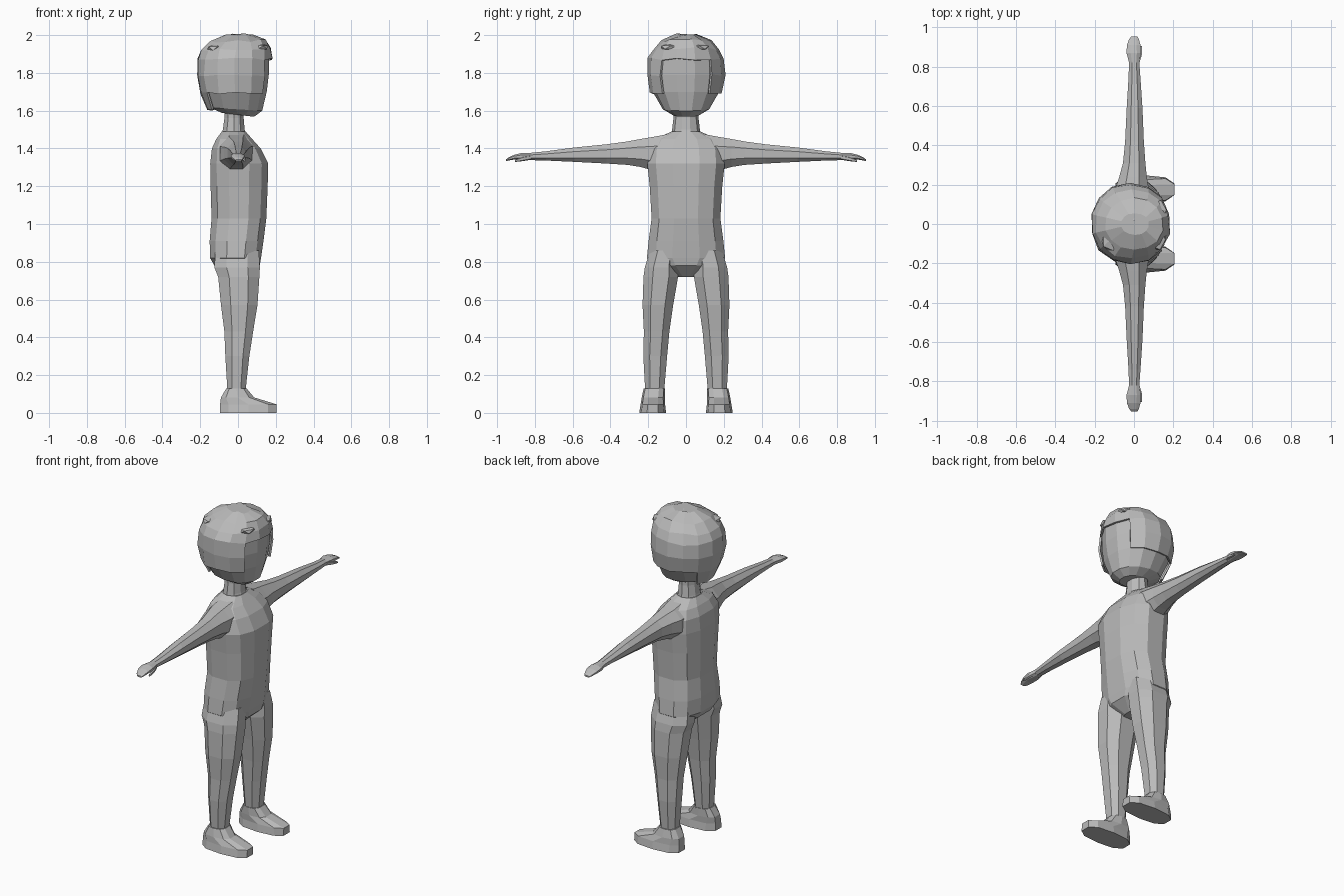
import bpy, bmesh, math, random
from mathutils import Vector

random.seed(4)
grey = bpy.data.materials.new("plain grey")
grey.diffuse_color = (0.5, 0.5, 0.5, 1)


def finish(name, bm, mirror=False):
    bmesh.ops.recalc_face_normals(bm, faces=bm.faces)
    me = bpy.data.meshes.new(name)
    bm.to_mesh(me)
    bm.free()
    me.materials.append(grey)
    ob = bpy.data.objects.new(name, me)
    bpy.context.collection.objects.link(ob)
    if mirror:
        m = ob.modifiers.new("mirror", 'MIRROR')
        m.use_axis = (False, True, False)
    return ob


def outline(n, power):
    """Rounded-square outline scaled to fill -1..1."""
    pts = []
    for i in range(n):
        a = 2 * math.pi * (i + 0.5) / n
        pts.append([math.copysign(abs(f(a)) ** (2 / power), f(a)) for f in (math.cos, math.sin)])
    k = max(abs(p[0]) for p in pts)
    return [(p[0] / k, p[1] / k) for p in pts]


def loft(rings, n, power=2.0, along='z', tilt=None):
    """Rings are (position, min a, max a, min b, max b); a is x, b is y or z."""
    bm = bmesh.new()
    shape = outline(n, power)
    loops = []
    for r, (t, a0, a1, b0, b1) in enumerate(rings):
        loop = []
        for u, v in shape:
            a = (a0 + a1) / 2 + u * (a1 - a0) / 2
            b = (b0 + b1) / 2 + v * (b1 - b0) / 2
            h = t + (tilt[r] * a if tilt else 0)
            loop.append(bm.verts.new((a, b, h) if along == 'z' else (a, h, b)))
        loops.append(loop)
    for lo, hi in zip(loops, loops[1:]):
        for i in range(n):
            j = (i + 1) % n
            bm.faces.new((lo[i], lo[j], hi[j], hi[i]))
    bm.faces.new(loops[0])
    bm.faces.new(loops[-1])
    return bm


def sym(rows):
    return [(z, x0, x1, -w, w) for z, x0, x1, w in rows]


# torso, from crotch to base of neck
finish("torso", loft(sym([
    (0.72, -0.05, 0.05, 0.05), (0.78, -0.125, 0.115, 0.16), (0.82, -0.148, 0.122, 0.207),
    (0.91, -0.15, 0.135, 0.198), (1.03, -0.14, 0.15, 0.182), (1.2, -0.145, 0.157, 0.192),
    (1.32, -0.147, 0.16, 0.205), (1.4, -0.138, 0.12, 0.198), (1.45, -0.115, 0.075, 0.165),
    (1.49, -0.085, 0.04, 0.075)]), 12, 2.5))

# neck
finish("neck", loft(sym([
    (1.46, -0.09, 0.045, 0.075), (1.5, -0.08, 0.035, 0.07), (1.56, -0.072, 0.03, 0.063),
    (1.62, -0.072, 0.03, 0.063)]), 10))

# legs
finish("legs", loft([
    (0.86, -0.12, 0.11, 0.04, 0.19), (0.77, -0.125, 0.116, 0.045, 0.218),
    (0.72, -0.105, 0.113, 0.042, 0.225), (0.57, -0.09, 0.103, 0.068, 0.23),
    (0.43, -0.072, 0.08, 0.088, 0.223), (0.3, -0.067, 0.06, 0.1, 0.226),
    (0.1, -0.055, 0.038, 0.117, 0.215)], 8, 2.3), True)

# shoes with low flat toes
finish("shoes", loft([
    (0, -0.095, 0.205, 0.108, 0.245), (0.045, -0.095, 0.205, 0.113, 0.238),
    (0.082, -0.09, 0.085, 0.114, 0.232), (0.13, -0.062, 0.045, 0.112, 0.222)], 10, 2.7), True)

# arms reaching out sideways, tapering into hands
finish("arms", loft([
    (0.1, -0.1, 0.085, 1.28, 1.475), (0.18, -0.095, 0.075, 1.285, 1.46),
    (0.24, -0.075, 0.065, 1.302, 1.45), (0.31, -0.056, 0.058, 1.313, 1.437),
    (0.42, -0.045, 0.05, 1.32, 1.422), (0.59, -0.037, 0.043, 1.329, 1.405),
    (0.74, -0.028, 0.033, 1.336, 1.385), (0.82, -0.025, 0.027, 1.338, 1.377),
    (0.87, -0.038, 0.035, 1.339, 1.376), (0.91, -0.036, 0.033, 1.341, 1.366),
    (0.94, -0.025, 0.025, 1.336, 1.352), (0.953, -0.014, 0.018, 1.333, 1.342)],
    8, 2.1, 'y'), True)

# thumbs
finish("thumbs", loft([
    (0.82, 0.008, 0.03, 1.34, 1.365), (0.86, 0.02, 0.042, 1.333, 1.358),
    (0.905, 0.03, 0.042, 1.328, 1.34)], 5, 2, 'y'), True)

# head with a broad flat face
head_rows = sym([
    (1.578, -0.085, 0.085, 0.07), (1.607, -0.15, 0.128, 0.12), (1.7, -0.182, 0.152, 0.172),
    (1.79, -0.2, 0.163, 0.186), (1.87, -0.198, 0.165, 0.182), (1.92, -0.18, 0.16, 0.16),
    (1.96, -0.135, 0.135, 0.12), (1.986, -0.06, 0.07, 0.05)])
lean = [-0.12, -0.06, 0, 0, 0, 0.03, 0.03, 0]
finish("head", loft(head_rows, 14, 2.15, 'z', lean))

# hair: a thick uneven cap with sideburns, open over the face
bm = loft(head_rows, 14, 2.15, 'z', lean)
skin = []
for f in bm.faces:
    c = f.calc_center_median()
    hair = c.z > 1.88 or (c.z > 1.73 and c.x < 0.12) or (c.z > 1.62 and c.x < -0.13)
    if not hair:
        skin.append(f)
bmesh.ops.delete(bm, geom=skin, context='FACES')
for v in bm.verts:
    out = Vector((v.co.x, v.co.y, v.co.z - 1.78)).normalized()
    v.co += out * random.uniform(0.0, 0.009)
    v.co.z += random.uniform(-0.008, 0.004)
ob = finish("hair", bm)
thick = ob.modifiers.new("thickness", 'SOLIDIFY')
thick.thickness = 0.011
thick.offset = 1

# fringe and crown tufts: small wedges lying on the hair
for i, (x, y, z, s) in enumerate([(0.125, 0.07, 1.935, 1), (0.12, -0.08, 1.935, 1),
                                  (0.0, 0.02, 1.98, 1.2), (-0.12, -0.08, 1.93, 1.1)]):
    bm = bmesh.new()
    bmesh.ops.create_icosphere(bm, subdivisions=1, radius=0.045 * s)
    for v in bm.verts:
        v.co = Vector((v.co.x + x, v.co.y * 1.3 + y, v.co.z * 0.45 + z))
    finish("hair_tuft_%d" % (i + 1), bm)
